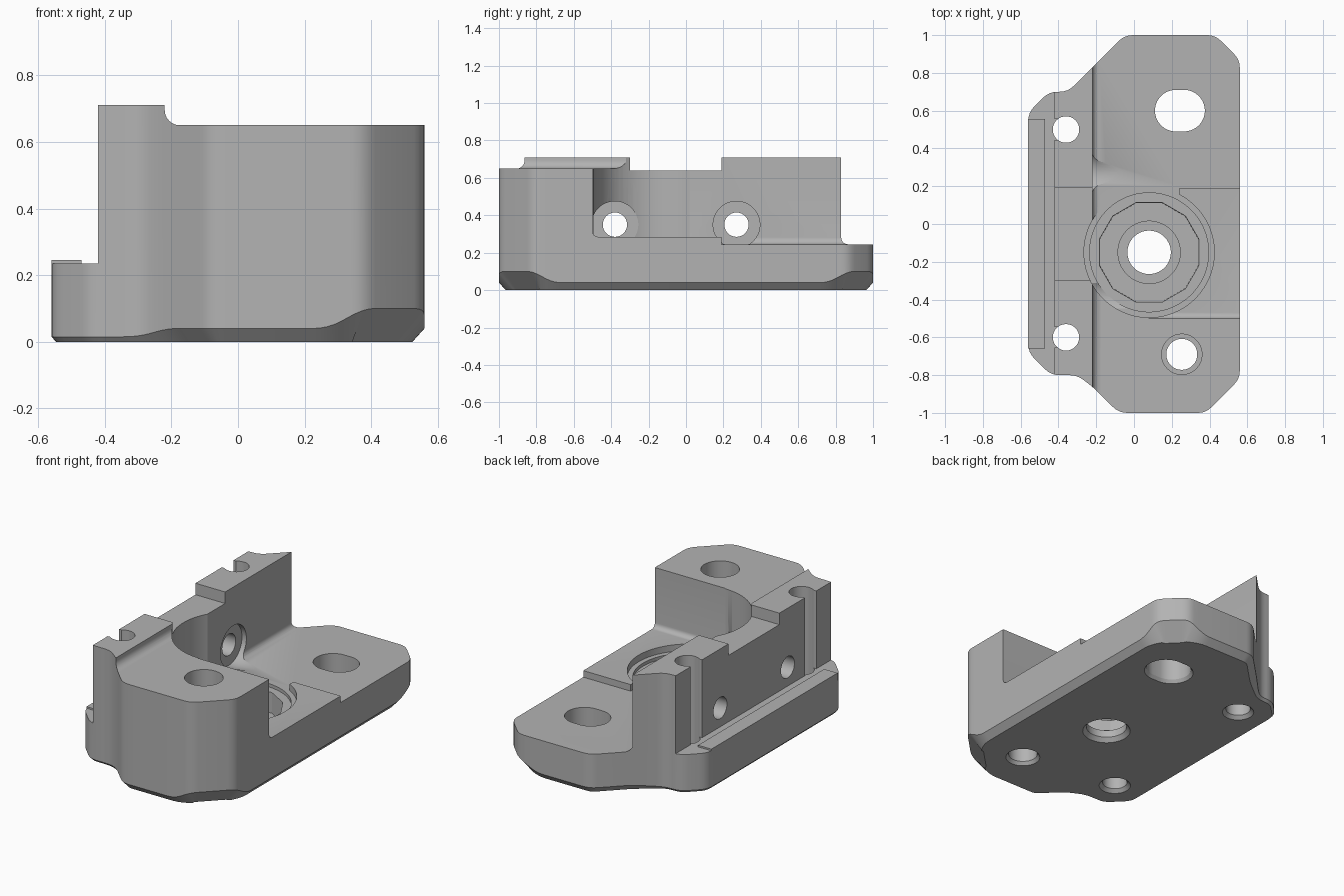
import bpy, bmesh, math
from mathutils import Vector, Matrix

if "Cube" in bpy.data.objects:
    bpy.data.objects.remove(bpy.data.objects["Cube"])

grey = bpy.data.materials.new("plain_grey")
grey.use_nodes = True
GREY = (0.45, 0.45, 0.45, 1)
grey.diffuse_color = GREY
grey.node_tree.nodes["Principled BSDF"].inputs["Base Color"].default_value = GREY


def loft(name, rings):
    """Closed solid through rings of points, capped at both ends."""
    bm = bmesh.new()
    loops = [[bm.verts.new(p) for p in ring] for ring in rings]
    n = len(loops[0])
    for low, high in zip(loops, loops[1:]):
        for i in range(n):
            j = (i + 1) % n
            bm.faces.new((low[i], low[j], high[j], high[i]))
    bm.faces.new(loops[0][::-1])
    bm.faces.new(loops[-1])
    bmesh.ops.recalc_face_normals(bm, faces=bm.faces)
    mesh = bpy.data.meshes.new(name)
    bm.to_mesh(mesh)
    bm.free()
    mesh.materials.append(grey)
    obj = bpy.data.objects.new(name, mesh)
    bpy.context.collection.objects.link(obj)
    return obj


def cut(target, cutter):
    """Subtract a solid, then discard it."""
    cutter.hide_render = True
    mod = target.modifiers.new("cut", "BOOLEAN")
    mod.operation, mod.solver, mod.object = "DIFFERENCE", "EXACT", cutter
    bpy.context.view_layer.objects.active = target
    bpy.ops.object.modifier_apply(modifier=mod.name)
    bpy.data.objects.remove(cutter)


def box(x0, x1, y0, y1, z0, z1):
    flat = [(x0, y0), (x1, y0), (x1, y1), (x0, y1)]
    return loft("box_cutter", [[(x, y, z) for x, y in flat] for z in (z0, z1)])


def turned(centre, steps, axis="Z", sides=48, stretch=0, twist=0):
    """Round cutter; steps are (radius, distance along axis)."""
    turn = Matrix.Rotation(math.pi / 2, 3, "Y") if axis == "X" else Matrix.Identity(3)
    rings = []
    for r, d in steps:
        ring = []
        for i in range(sides):
            a = math.tau * (i + 0.5) / sides + twist
            shift = math.copysign(stretch, math.cos(a))
            p = Vector((r * math.cos(a) + shift, r * math.sin(a), d))
            ring.append(Vector(centre) + turn @ p)
        rings.append(ring)
    return loft("round_cutter", rings)


def fillet_profile(edge, floor, far, r, top=0.9):
    """Cutter section with a rounded inner corner at (edge, floor)."""
    pts = [(edge, top)]
    for i in range(7):
        a = math.pi / 2 * i / 6
        pts.append((edge + r - r * math.cos(a), floor + r - r * math.sin(a)))
    return pts + [(far, floor), (far, top)]


def along_y(pts, y0, y1):
    return loft("profile_cutter", [[(u, y, z) for u, z in pts] for y in (y0, y1)])


def along_x(pts, x0, x1):
    return loft("profile_cutter", [[(x, u, z) for u, z in pts] for x in (x0, x1)])


# Plan outline: x, y, height of the bottom chamfer
OUTLINE = [Vector(p) for p in (
    (.38, -1, .1), (.56, -.82, .1), (.56, -.71, .04), (.56, .76, .04),
    (.56, .87, .1), (.43, 1, .1), (.31, 1, .04), (-.05, 1, .04),
    (-.22, .83, .04), (-.35, .70, .015), (-.45, .70, .015), (-.56, .59, .015),
    (-.56, -.68, .015), (-.44, -.80, .015), (-.30, -.80, .015),
    (-.21, -.87, .04), (-.08, -1, .04), (.27, -1, .04))]

# Soften the outline corners
soft = []
for i, p in enumerate(OUTLINE):
    a = p + (OUTLINE[i - 1] - p).normalized() * 0.045
    b = p + (OUTLINE[(i + 1) % len(OUTLINE)] - p).normalized() * 0.045
    for k in range(5):
        t = k / 4
        soft.append(a * (1 - t) ** 2 + p * 2 * t * (1 - t) + b * t * t)

# Main body with chamfered underside
bottom = []
for i, p in enumerate(soft):
    d = soft[(i + 1) % len(soft)] - soft[i - 1]
    inward = Vector((-d.y, d.x, 0)).normalized()
    q = p + inward * p.z * 0.9
    bottom.append((q.x, q.y, 0))
body = loft("mount_body", [bottom, soft, [(p.x, p.y, 0.71) for p in soft]])

# Rear flange, front block top and open floor
cut(body, box(-1, -.42, -1.2, 1.2, .235, .9))
cut(body, along_y(fillet_profile(-.22, .65, .8, .045), -1.2, 0))
cut(body, along_y(fillet_profile(-.22, .245, .8, .035), .19, 1.2))
cut(body, along_y(fillet_profile(-.22, .245, .24, .035), -.15, .2))
# Raised pad beside the pocket
cut(body, along_x(fillet_profile(-.5, .285, .2, .03), .08, .8))
# Lowered middle of the wall
cut(body, box(-.6, .8, -.30, .19, .64, .9))

# Stepped round pocket
cut(body, turned((.08, -.15, 0), [(.345, .245), (.345, .9)], sides=72))
cut(body, turned((.08, -.15, 0), [(.315, .225), (.315, .5)], sides=72))
cut(body, turned((.08, -.15, 0), [(.27, .10), (.275, .4)], sides=12))
cut(body, turned((.08, -.15, 0), [(.165, .07), (.165, .3)]))
cut(body, turned((.08, -.15, 0), [(.145, -.01), (.115, .025), (.115, .3)]))

# Cross holes through the wall with counterbores
for y, end in ((-.38, .125), (.27, .085)):
    cut(body, turned((0, y, .35), [(.065, -.7), (.065, 0)], axis="X"))
    cut(body, turned((0, y, .35), [(.125, -.25), (.125, -.2), (end, .06)], axis="X"))

# Vertical holes
cut(body, turned((.243, .6, 0), [(.13, -.01), (.11, .02), (.11, .9)], stretch=.022))
cut(body, turned((.253, -.69, 0), [(.105, -.01), (.082, .02), (.082, .9)]))
cut(body, turned((.253, -.69, 0), [(.107, .15), (.107, .9)]))
for y in (.5, -.6):
    cut(body, turned((-.36, y, 0), [(.10, -.01), (.07, .02), (.07, .9)]))
    cut(body, box(-.5, -.37, y - .055, y + .055, .235, .9))

# Thin ledge along the flange
ledge = box(-.56, -.47, -.66, .555, .20, .245)
ledge.name = "flange_ledge"

# Smooth the rounded surfaces, keep edges crisp
for obj in (body, ledge):
    bpy.ops.object.select_all(action="DESELECT")
    obj.select_set(True)
    bpy.context.view_layer.objects.active = obj
    bpy.ops.object.shade_smooth_by_angle(angle=math.radians(28))
